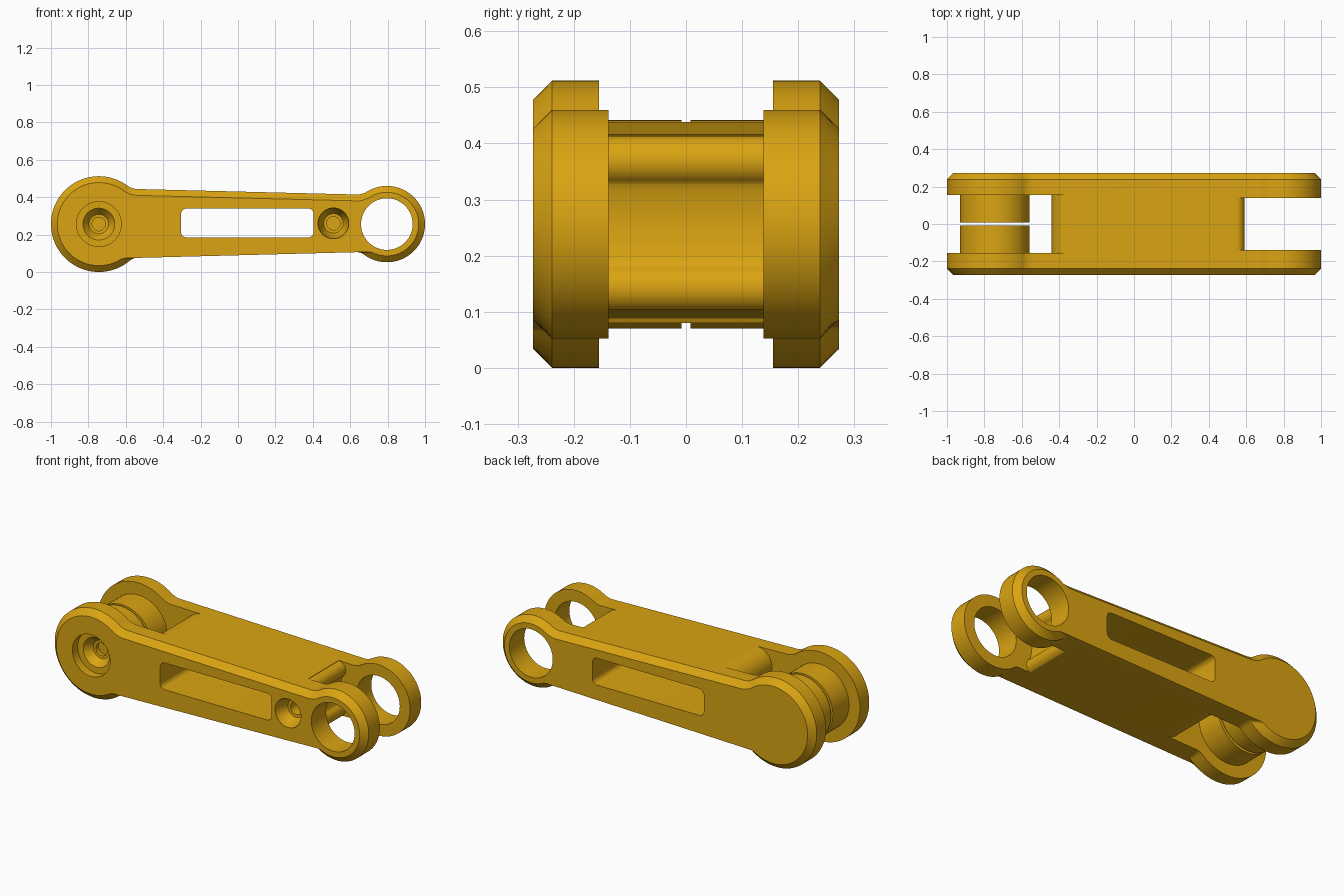
import bpy, bmesh
from math import cos, sin, pi, atan2, sqrt, radians
from mathutils import Vector

cube = bpy.data.objects.get("Cube")
if cube:
    bpy.data.objects.remove(cube, do_unlink=True)

gold = bpy.data.materials.new("golden_yellow")
gold.use_nodes = True
colour = (0.70, 0.37, 0.006, 1)
gold.diffuse_color = colour
gold.node_tree.nodes["Principled BSDF"].inputs["Base Color"].default_value = colour

MID = 0.256                                   # height of the joint axes
BIG, BIG_R = Vector((-0.744, MID)), 0.256
SMALL, SMALL_R = Vector((0.796, MID)), 0.204
TOP, BOTTOM = (0.430, -0.025), (0.0893, 0.026)    # edge lines: height, slope
HALF, CHAMFER = 0.273, 0.034


def arc(c, r, a0, a1, n=16):
    return [Vector((c[0] + r * cos(a0 + (a1 - a0) * i / n),
                    c[1] + r * sin(a0 + (a1 - a0) * i / n))) for i in range(n + 1)]


def fillet(c, radius, line, side, inward, r):
    """Concave arc from a round end to a straight edge."""
    a, m = line
    k = sqrt(1 + m * m)
    b = a + side * r * k - c.y
    # centre of the fillet: on the shifted line, at radius + r from the end
    qb, qc = m * b - c.x, c.x ** 2 + b * b - (radius + r) ** 2
    x = (-qb + inward * sqrt(qb * qb - k * k * qc)) / (k * k)
    f = Vector((x, b + c.y + m * x))
    to_end = c - f
    to_line = Vector((m, -1)) * side
    a0, a1 = atan2(to_end.y, to_end.x), atan2(to_line.y, to_line.x)
    delta = (a1 - a0 + pi) % (2 * pi) - pi
    return arc(f, r, a0, a0 + delta, 10)


def round_end(c, radius, p0, p1):
    a0, a1 = atan2(p0.y - c.y, p0.x - c.x), atan2(p1.y - c.y, p1.x - c.x)
    return arc(c, radius, a0, a0 + (a1 - a0) % (2 * pi), 72)[1:-1]


def outline(inset):
    top = (TOP[0] - inset, TOP[1])
    rb, rs = BIG_R - inset, SMALL_R - inset
    bt = fillet(BIG, rb, top, 1, 1, 0.1 + inset)
    bb = fillet(BIG, rb, BOTTOM, -1, 1, 0.06)
    st = fillet(SMALL, rs, top, 1, -1, 0.1 + inset)
    sb = fillet(SMALL, rs, BOTTOM, -1, -1, 0.06)
    return (round_end(BIG, rb, bt[0], bb[0]) + bb + sb[::-1]
            + round_end(SMALL, rs, sb[0], st[0]) + st + bt[::-1])


def loft(name, layers):
    """Solid through (y, profile) layers with matching points."""
    bm = bmesh.new()
    rings = [[bm.verts.new((p[0], y, p[1])) for p in pts] for y, pts in layers]
    n = len(rings[0])
    for lower, upper in zip(rings, rings[1:]):
        for i in range(n):
            j = (i + 1) % n
            bm.faces.new((lower[i], lower[j], upper[j], upper[i]))
    bm.faces.new(rings[0])
    bm.faces.new(rings[-1][::-1])
    bmesh.ops.recalc_face_normals(bm, faces=bm.faces)
    mesh = bpy.data.meshes.new(name)
    bm.to_mesh(mesh)
    bm.free()
    ob = bpy.data.objects.new(name, mesh)
    bpy.context.collection.objects.link(ob)
    mesh.materials.append(gold)
    return ob


def turned(name, c, steps, n=64):
    return loft(name, [(y, arc(c, r, 0, 2 * pi, n)[:-1]) for y, r in steps])


def smooth(ob):
    bpy.ops.object.select_all(action='DESELECT')
    ob.select_set(True)
    bpy.context.view_layer.objects.active = ob
    bpy.ops.object.shade_smooth_by_angle(angle=radians(30))


# Link body with chamfered rims
full, inner = outline(0), outline(CHAMFER)
body = loft("link_body", [(-HALF, inner), (CHAMFER - HALF, full),
                          (HALF - CHAMFER, full), (HALF, inner)])

# Fork gap at the large end, leaving a rounded body end
r, x0 = 0.1, -0.34
zt, zb = TOP[0] + TOP[1] * x0, BOTTOM[0] + BOTTOM[1] * x0
gap = ([(-1.2, 0.7), (x0, 0.7)] + arc((x0, zt - r), r, pi / 2, pi)
       + arc((x0, zb + r), r, pi, 1.5 * pi) + [(x0, -0.2), (-1.2, -0.2)])
cutters = [loft("large_fork_cutter", [(-0.155, gap), (0.155, gap)])]

# Fork gap at the small end, with two lips and a hollow between them
lip, drop, x1 = 0.045, 0.113, 0.545
bend = radians(57)
hollow = 0.34
upper = arc((x1, MID + drop), lip, pi / 2, -bend)
lower = arc((x1, MID - drop), lip, bend, -pi / 2)
gap = ([(1.2, 0.7), (x1, 0.7)] + upper
       + arc(SMALL, 0.24, pi - hollow, pi + hollow)[1:-1]
       + lower + [(x1, -0.2), (1.2, -0.2)])
cutters.append(loft("small_fork_cutter", [(-0.138, gap), (0.138, gap)]))

# Bore through the small end
cutters.append(turned("bore_cutter", SMALL, [(-0.4, 0.138), (0.4, 0.138)]))

# Long window with rounded corners
w, e, cr = 0.355, 0.077, 0.03
slot = []
for i, (sx, sz) in enumerate(((1, 1), (-1, 1), (-1, -1), (1, -1))):
    slot += arc((0.05 + sx * (w - cr), 0.262 + sz * (e - cr)), cr,
                i * pi / 2, (i + 1) * pi / 2, 8)
cutters.append(loft("window_cutter", [(-0.4, slot), (0.4, slot)]))

# Screw recesses on the front face
cutters.append(turned("pivot_recess_cutter", BIG,
                      [(-0.3, 0.12), (-0.225, 0.12), (-0.224, 0.085),
                       (-0.18, 0.052), (-0.179, 0.036), (-0.14, 0.036)]))
cutters.append(turned("screw_recess_cutter", (0.51, 0.26),
                      [(-0.3, 0.082), (-0.265, 0.082), (-0.2, 0.052),
                       (-0.199, 0.036), (-0.13, 0.036)]))

for cutter in cutters:
    mod = body.modifiers.new(cutter.name, 'BOOLEAN')
    mod.operation = 'DIFFERENCE'
    mod.solver = 'EXACT'
    mod.object = cutter
bpy.context.view_layer.update()
result = bpy.data.meshes.new_from_object(
    body.evaluated_get(bpy.context.evaluated_depsgraph_get()))
body.modifiers.clear()
body.data = result
for cutter in cutters:
    bpy.data.objects.remove(cutter, do_unlink=True)
smooth(body)

# Pivot pin in two halves with a thin gap between
for name, s in (("front_pin_half", -1), ("back_pin_half", 1)):
    smooth(turned(name, BIG, [(s * 0.008, 0.186), (s * 0.156, 0.186)]))
